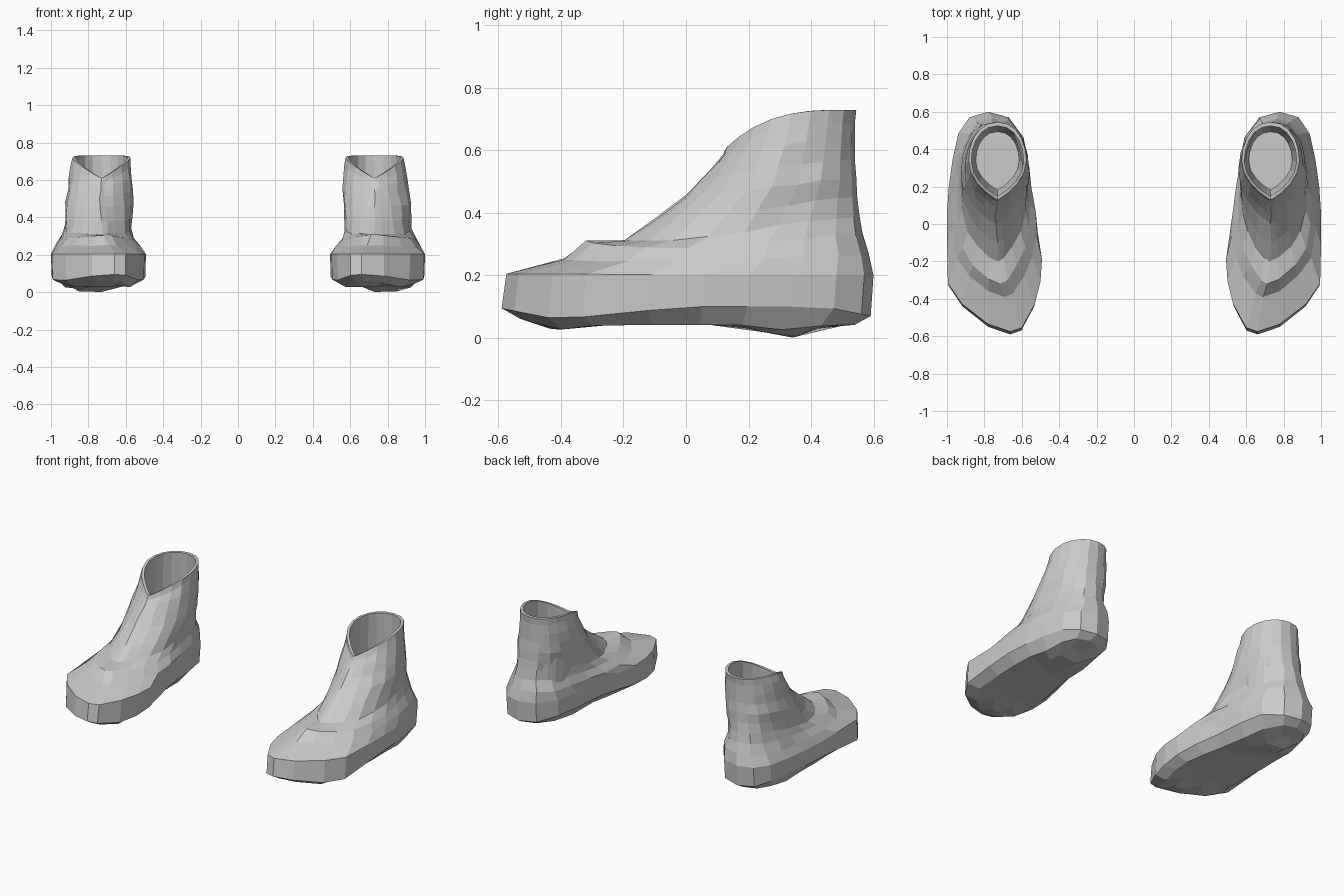
import bpy, bmesh, math, random

if "Cube" in bpy.data.objects:
    bpy.data.objects.remove(bpy.data.objects["Cube"], do_unlink=True)

random.seed(1)

leather = bpy.data.materials.new("light_grey")
leather.use_nodes = True
GREY = (0.6, 0.6, 0.6, 1)
leather.diffuse_color = GREY
leather.node_tree.nodes["Principled BSDF"].inputs["Base Color"].default_value = GREY

N = 20      # points round every ring, from heel over the outer side to the toe

# Footprint of the left boot, heel first
FOOT = [(.78, .6), (.88, .57), (.94, .48), (.97, .34), (.99, .2),
        (1, .05), (1, -.12), (.995, -.33), (.92, -.44), (.78, -.55),
        (.66, -.59), (.6, -.57), (.53, -.44), (.5, -.32), (.492, -.2),
        (.515, -.05), (.545, .1), (.56, .3), (.59, .46), (.67, .57)]

# Upper rings: inner x, outer x, front y, front z, back y, back z, side sag
LEVELS = [(.492, 1, -.575, .205, .6, .2, 0),
          (.515, .975, -.39, .25, .585, .265, .01),
          (.55, .95, -.32, .308, .565, .33, .035),
          (.57, .93, -.2, .312, .555, .39, .03),
          (.565, .922, -.1, .38, .548, .45, .03),
          (.56, .922, 0, .455, .545, .51, .02),
          (.562, .91, .05, .505, .54, .57, .01),
          (.565, .9, .09, .55, .54, .63, 0),
          (.57, .893, .12, .585, .54, .69, 0),
          (.575, .885, .13, .61, .545, .73, 0)]


def lerp(a, b, t):
    return a + (b - a) * t


def foot_unit(i):
    """Footprint point scaled to the unit square."""
    x, y = FOOT[i]
    return (x - .492) / .508, (y + .59) / 1.19


def collar_unit(i):
    """Oval with a pointed front in the unit square."""
    a = 2 * math.pi * i / N
    s, c = math.sin(a), math.cos(a)
    width = abs(s) ** (1.75 if c < 0 else .9)
    return .5 + .5 * math.copysign(width, s), .5 + .5 * c


def upper_ring(k):
    x0, x1, yf, zf, yb, zb, sag = LEVELS[k]
    blend = min(1, k / 6) ** .6
    power = lerp(1, 3.3, k / 9)
    wobble = 0 if k in (0, 9) else .005
    ring = []
    for i in range(N):
        (fu, fv), (cu, cv) = foot_unit(i), collar_unit(i)
        u, v = lerp(fu, cu, blend), lerp(fv, cv, blend)
        z = lerp(zb, zf, (1 - v) ** power)
        z -= sag * math.sin(math.pi * (1 - v) ** 1.5)
        ring.append((lerp(x0, x1, u) + random.uniform(-wobble, wobble),
                     lerp(yf, yb, v),
                     z + random.uniform(-wobble, wobble)))
    return ring


def sole_edge():
    """Lower edge of the side wall, a little inside the footprint."""
    ring = []
    for x, y in FOOT:
        z = .1 - .035 * min(1, max(0, -y / .35))
        z -= .03 * max(0, (y - .45) / .15)
        z += .03 * max(0, (-.45 - y) / .14)
        ring.append((lerp(.75, x, .985), y * (.985 if y > 0 else 1), z))
    return ring


def tread_ring(scale, heel_depth):
    """Underside ring with a heel bump, a ball bump and a raised toe."""
    ring = []
    for x, y in FOOT:
        px = lerp(.76 + .1 * y, x, scale)
        py = y * lerp(scale, 1, .6)
        heel = heel_depth * math.exp(-((py - .32) / .09) ** 2)
        ball = .015 * math.exp(-((py + .4) / .08) ** 2)
        ring.append((px, py, .042 - heel - ball + .25 * max(0, -.45 - py)))
    return ring


def lining_ring(scale, depth):
    """Collar outline shrunk and lowered towards the insole."""
    return [(lerp(.73, x, scale), lerp(.34, y, scale), lerp(z, .1, depth))
            for x, y, z in upper_ring(9)]


def loft(name, rings, side, cap=None):
    """Skin successive rings; cap closes the 'first' or 'last' one."""
    bm = bmesh.new()
    rows = [[bm.verts.new((x * side, y, z)) for x, y, z in r] for r in rings]

    def face(verts, flip=False):
        bm.faces.new(verts[::-1] if flip != (side < 0) else verts)

    for low, high in zip(rows, rows[1:]):
        for i in range(N):
            j = (i + 1) % N
            face([low[i], high[i], high[j], low[j]])
    if cap:
        row = rows[0] if cap == "first" else rows[-1]
        for i in range(N // 2):
            strip = [row[i], row[-i], row[-i - 1], row[i + 1]]
            face(list(dict.fromkeys(strip)), flip=cap == "first")
    mesh = bpy.data.meshes.new(name)
    bm.to_mesh(mesh)
    bm.free()
    mesh.materials.append(leather)
    bpy.context.collection.objects.link(bpy.data.objects.new(name, mesh))


for label, side in (("left", 1), ("right", -1)):
    # Ankle and instep
    loft(label + "_boot_upper", [upper_ring(k) for k in range(10)], side)
    # Collar rim, inner wall and insole
    loft(label + "_boot_lining",
         [lining_ring(1, 0), lining_ring(.9, 0), lining_ring(.93, .35),
          lining_ring(.9, .7), lining_ring(.75, 1)], side, cap="last")
    # Underside and side wall
    loft(label + "_boot_sole",
         [tread_ring(.35, .043), tread_ring(.75, .016), sole_edge(),
          upper_ring(0)], side, cap="first")
